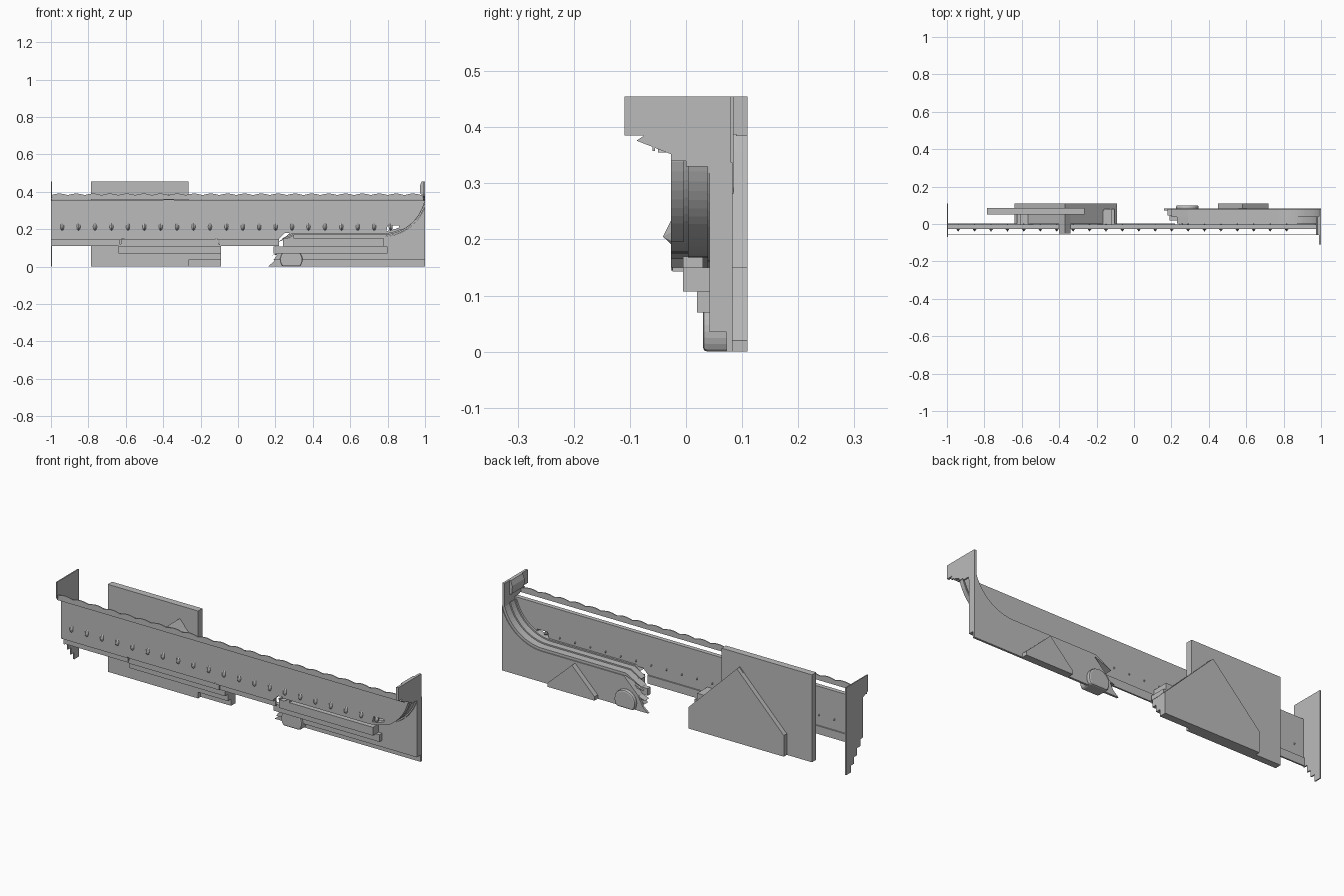
import bpy, bmesh, math
from mathutils import Vector

cube = bpy.data.objects.get("Cube")
if cube:
    bpy.data.objects.remove(cube)

grey = bpy.data.materials.new("plain_grey")
grey.use_nodes = True
COLOUR = (0.5, 0.5, 0.5, 1)
grey.diffuse_color = COLOUR
grey.node_tree.nodes["Principled BSDF"].inputs["Base Color"].default_value = COLOUR


def finish(name, bm):
    bmesh.ops.recalc_face_normals(bm, faces=bm.faces)
    mesh = bpy.data.meshes.new(name)
    bm.to_mesh(mesh)
    bm.free()
    mesh.materials.append(grey)
    obj = bpy.data.objects.new(name, mesh)
    bpy.context.collection.objects.link(obj)
    return obj


def extrude(name, points, direction):
    """Closed solid from a flat outline pushed along a direction."""
    bm = bmesh.new()
    face = bm.faces.new([bm.verts.new(p) for p in points])
    moved = bmesh.ops.extrude_face_region(bm, geom=[face])["geom"]
    verts = [v for v in moved if isinstance(v, bmesh.types.BMVert)]
    bmesh.ops.translate(bm, verts=verts, vec=Vector(direction))
    return finish(name, bm)


def slab(name, outline, y0, y1):
    return extrude(name, [(x, y0, z) for x, z in outline], (0, y1 - y0, 0))


def plate(name, outline, x0, x1):
    return extrude(name, [(x0, y, z) for y, z in outline], (x1 - x0, 0, 0))


def box(name, x0, x1, y0, y1, z0, z1):
    return slab(name, [(x0, z0), (x1, z0), (x1, z1), (x0, z1)], y0, y1)


def sweep_curve(drop=0.0, end=74, steps=16):
    """Upward sweeping curve at the right end, lowered outward by drop."""
    r = 0.239 + drop
    pts = []
    for i in range(steps + 1):
        a = math.radians(end * i / steps)
        pts.append((min(0.77 + r * math.sin(a), 1.0), 0.404 - r * math.cos(a)))
    return pts


# Long wall with a recess over the bay and a ragged gap near the curve
arc = [p for p in sweep_curve(-0.004) if p[0] > 0.87]
wall = [(-1, 0.15), (-0.61, 0.15), (-0.61, 0.18), (-0.12, 0.18), (-0.12, 0.15),
        (0.22, 0.15), (0.25, 0.18), (0.79, 0.18), (0.8, 0.22), (0.86, 0.22), (0.86, 0.2)]
slab("wall", wall + arc + [(0.995, 0.355), (-1, 0.355)], -0.027, -0.004)
box("wall_lower_rail_left", -1, -0.63, -0.005, 0.003, 0.11, 0.15)
box("wall_lower_rail_right", -0.1, 0.22, -0.005, 0.003, 0.11, 0.15)
box("wall_lip_left", -1, -0.62, -0.024, 0.003, 0.143, 0.152)
box("wall_lip_right", -0.11, 0.22, -0.024, 0.003, 0.143, 0.152)

# Scalloped cornice strip in front of the wall top
count = 200
wave = [(-1 + 2 * i / count, 0.382 + 0.008 * abs(math.sin(math.pi * i / 9)))
        for i in range(count + 1)]
slab("scalloped_cornice", [(-1, 0.358)] + wave + [(1, 0.358)], -0.06, -0.055)

# Row of pointed studs through the wall
for i in range(21):
    x = -0.94 + i * 0.0878
    bm = bmesh.new()
    ring = [bm.verts.new((x + 0.011 * math.cos(a), -0.026, 0.213 + 0.022 * math.sin(a)))
            for a in [math.tau * k / 8 for k in range(8)]]
    for tip in ((x, -0.041, 0.205), (x, 0.004, 0.205)):
        v = bm.verts.new(tip)
        for k in range(8):
            bm.faces.new((ring[k], ring[(k + 1) % 8], v))
    finish("stud", bm)

# End plate with stepped foot
plate("left_end_plate",
      [(0.11, 0), (0.11, 0.455), (-0.07, 0.455), (-0.07, 0.37), (-0.027, 0.352),
       (-0.027, 0.145), (-0.005, 0.145), (-0.005, 0.107), (0.02, 0.107), (0.02, 0.07),
       (0.045, 0.07), (0.045, 0.035), (0.072, 0.035), (0.072, 0)], -1, -0.994)

# Tall backing panel and gabled bay
box("tall_panel", -0.785, -0.265, 0.05, 0.085, 0, 0.455)
slab("gabled_bay", [(-0.64, 0), (-0.09, 0), (-0.09, 0.11), (-0.37, 0.385), (-0.64, 0.11)],
     0.072, 0.11)
slab("gabled_bay_front", [(-0.64, 0.107), (-0.09, 0.107), (-0.37, 0.38)], 0.0, 0.072)
slab("gable_ridge", [(-0.4, 0.355), (-0.34, 0.355), (-0.37, 0.388)], -0.05, 0.09)
levels = [(0.035, 0.07, 0.045), (0.07, 0.107, 0.02), (0.107, 0.145, -0.005),
          (0.145, 0.18, -0.025)]
for i, (z0, z1, y) in enumerate(levels):
    inset = max(0, i - 1) * 0.015
    box("bay_corbel", -0.64 + inset, -0.09 - inset, y, 0.08, z0, z1)

# Right base panel following the curve
edge = sweep_curve(0.005)
slab("base_panel", [(0.16, 0), (1, 0)] + edge[::-1] + [(0.3, 0.16), (0.22, 0.08),
     (0.19, 0.025)], 0.072, 0.083)
slab("base_panel_step", [(0.19, 0.035), (1, 0.035)] + edge[::-1] +
     [(0.3, 0.16), (0.22, 0.075)], 0.042, 0.073)
box("base_step_middle", 0.19, 0.8, 0.02, 0.045, 0.07, 0.107)
box("base_step_upper", 0.24, 0.78, -0.005, 0.045, 0.107, 0.15)

# Stacked rails sweeping up to the right end, with pointed tips
for i, (y0, y1) in enumerate([(0.038, 0.08), (0.004, 0.04), (-0.027, 0.006)]):
    lift = 0.007 * i
    low = sweep_curve(0.004 - lift)
    high = sweep_curve(-0.010 - lift)
    tip = (0.2 + 0.03 * i, 0.125 + 0.02 * i)
    slab("swept_rail", [tip, (0.29, low[0][1])] + low + high[::-1] +
         [(0.29, high[0][1])], y0, y1)
for i in range(3):
    slab("rail_tip", [(0.18 + 0.03 * i, 0.06 + 0.035 * i), (0.3, 0.07 + 0.035 * i),
         (0.3, 0.1 + 0.035 * i)], 0.045 - 0.025 * i, 0.08 - 0.025 * i)

# Upright end of the rails with its projecting head
box("rail_upright", 0.988, 1, 0.0, 0.08, 0.33, 0.455)
plate("rail_head", [(0.045, 0.34), (0.045, 0.455), (-0.11, 0.455), (-0.11, 0.385),
      (-0.075, 0.385), (-0.088, 0.376), (-0.027, 0.352), (-0.027, 0.34)], 0.988, 1)
slab("rail_head_flare", [(0.99, 0.38), (0.99, 0.455), (0.982, 0.455), (0.972, 0.43),
     (0.974, 0.39)], -0.06, 0.04)

# Back details: small gable and a round boss through the panel
slab("small_gable", [(0.45, 0), (0.72, 0), (0.72, 0.02), (0.58, 0.15), (0.45, 0.02)],
     0.08, 0.11)
ring = [(0.285 + 0.06 * math.cos(math.tau * k / 32), 0.036 + 0.058 * math.sin(math.tau * k / 32))
        for k in range(32)]
boss = slab("round_boss", [(x, max(z, 0)) for x, z in ring], 0.03, 0.1)
bevel = boss.modifiers.new("soft_edge", "BEVEL")
bevel.width = 0.008
bevel.segments = 2
bevel.limit_method = "ANGLE"
bevel.angle_limit = math.radians(60)
